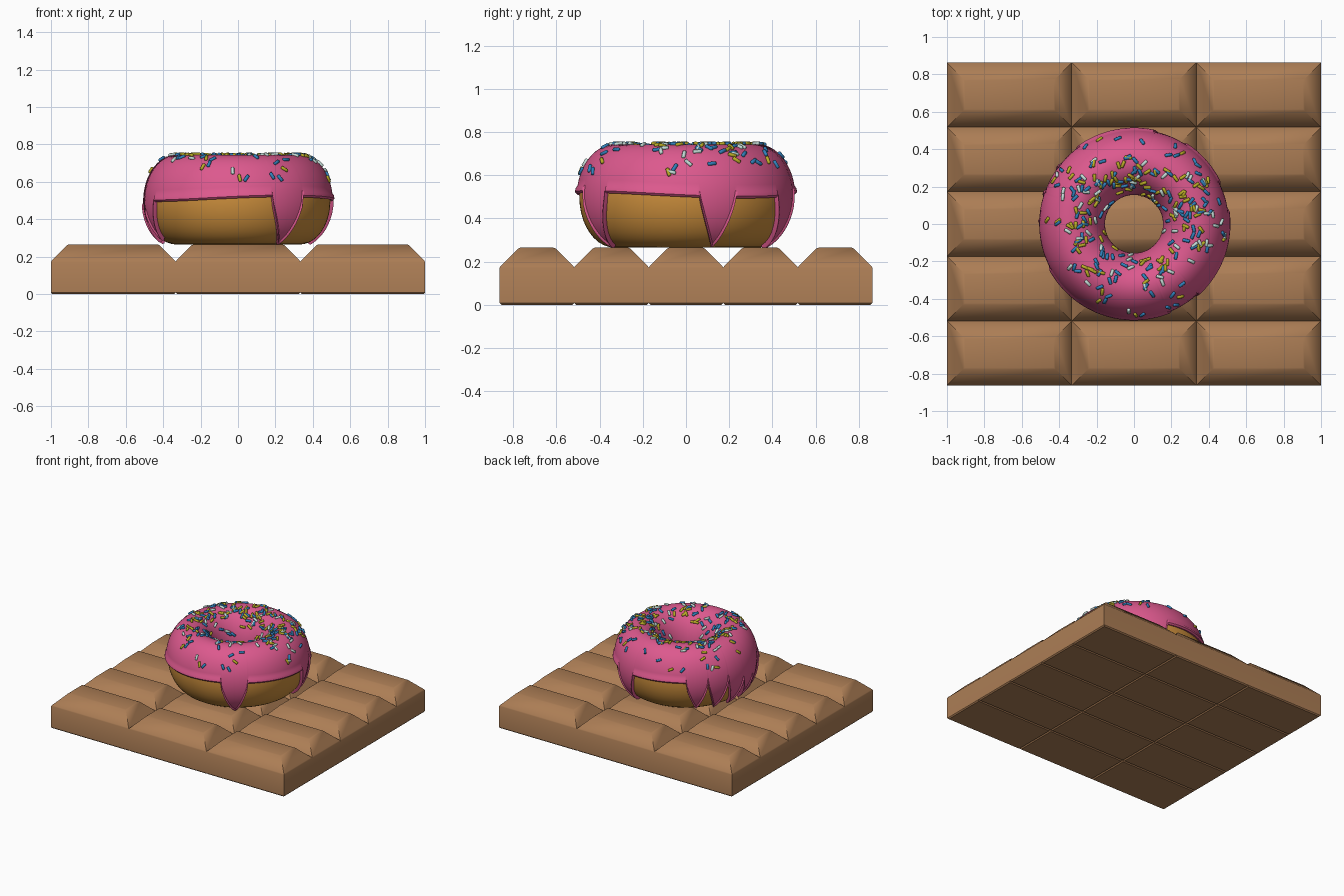
import bpy, bmesh, math, random
from mathutils import Vector, Matrix

if "Cube" in bpy.data.objects:
    bpy.data.objects.remove(bpy.data.objects["Cube"])

random.seed(7)


def material(name, rgb):
    m = bpy.data.materials.new(name)
    m.diffuse_color = (*rgb, 1)
    m.use_nodes = True
    m.node_tree.nodes["Principled BSDF"].inputs["Base Color"].default_value = m.diffuse_color
    return m


CHOCOLATE = material("milk_chocolate", (0.41, 0.205, 0.09))
DOUGH = material("golden_dough", (0.60, 0.27, 0.045))
PINK = material("pink_icing", (0.72, 0.10, 0.27))
SPRINKLES = {
    "blue": material("blue_sprinkle", (0.03, 0.22, 0.50)),
    "pale": material("pale_sprinkle", (0.55, 0.72, 0.68)),
    "yellow": material("yellow_sprinkle", (0.50, 0.42, 0.02)),
}


def finish(name, bm, mat, angle):
    bmesh.ops.recalc_face_normals(bm, faces=bm.faces)
    mesh = bpy.data.meshes.new(name)
    bm.to_mesh(mesh)
    bm.free()
    mesh.materials.append(mat)
    ob = bpy.data.objects.new(name, mesh)
    bpy.context.collection.objects.link(ob)
    bpy.context.view_layer.objects.active = ob
    ob.select_set(True)
    bpy.ops.object.shade_smooth_by_angle(angle=math.radians(angle))
    ob.select_set(False)
    return ob


def bridge(bm, rings):
    """Join closed rings of vertices with quads."""
    for a, b in zip(rings, rings[1:]):
        n = len(a)
        for i in range(n):
            j = (i + 1) % n
            bm.faces.new((a[i], a[j], b[j], b[i]))


# Chocolate bar: 3 x 5 blocks with chamfered tops
HX, HY = 1 / 3, 0.8635 / 5
BLOCK = [(0.008, 0), (0, 0.008), (0, 0.172), (0.004, 0.179), (0.086, 0.261), (0.096, 0.265)]
for ix in range(3):
    for iy in range(5):
        cx, cy = (ix - 1) * 2 * HX, (iy - 2) * 2 * HY
        bm = bmesh.new()
        rings = []
        for inset, z in BLOCK:
            x, y = HX - inset, HY - inset
            rings.append([bm.verts.new((cx + sx * x, cy + sy * y, z))
                          for sx, sy in ((-1, -1), (1, -1), (1, 1), (-1, 1))])
        bridge(bm, rings)
        bm.faces.new(rings[0])
        bm.faces.new(rings[-1])
        finish(f"chocolate_block_{ix}_{iy}", bm, CHOCOLATE, 40)

# Doughnut body: torus with a tall oval section
R, A, B, ZC = 0.331, 0.163, 0.233, 0.498


def ring_point(theta, phi, off=0.0):
    r = R + (A + off) * math.cos(phi)
    return Vector((r * math.cos(theta), r * math.sin(theta), ZC + (B + off) * math.sin(phi)))


bm = bmesh.new()
rings = [[bm.verts.new(ring_point(math.tau * i / 96, math.tau * k / 40)) for i in range(96)]
         for k in range(40)]
bridge(bm, rings + rings[:1])
finish("doughnut_body", bm, DOUGH, 60)

# Icing: shell over the top half with pointed drips (angle, half width, depth in degrees)
DRIPS = [(-58, 11, 70), (17, 10, 68), (67, 11, 72), (134, 9, 55),
         (152, 9, 62), (170, 9, 66), (186, 9, 62), (200, 9, 58)]


def outer_hem(deg):
    drop = -3 + 3 * math.sin(math.radians(deg * 2 + 30))
    for centre, width, depth in DRIPS:
        d = abs((deg - centre + 180) % 360 - 180) / width
        if d < 1:
            drop = max(drop, depth * (1 - d) ** 0.85)
    return math.radians(-drop)


def inner_hem(deg):
    return math.radians(196 + 8 * math.sin(math.radians(deg * 5)))


N, ROWS = 360, 34
bm = bmesh.new()
rings = [[] for _ in range(ROWS + 7)]
for i in range(N):
    deg = 360 * i / N
    t, p0, p1 = math.radians(deg), outer_hem(deg), inner_hem(deg)
    # rolled lip at both hems, plain layer between
    path = [(p0, -0.006), (p0 - 0.02, 0.012), (p0 + 0.02, 0.022), (p0 + 0.09, 0.020)]
    for k in range(ROWS):
        path.append((p0 + 0.14 + (p1 - p0 - 0.20) * k / (ROWS - 1), 0.013))
    path += [(p1 - 0.03, 0.014), (p1, 0.008), (p1, -0.006)]
    for ring, (phi, off) in zip(rings, path):
        ring.append(bm.verts.new(ring_point(t, phi, off)))
bridge(bm, rings)
finish("icing", bm, PINK, 50)

# Sprinkles: short rounded rods lying on the icing
ROD = [(-0.020, 0.006), (-0.017, 0.009), (0.017, 0.009), (0.020, 0.006)]
meshes = {key: bmesh.new() for key in SPRINKLES}
for n in range(270):
    bm = meshes[random.choice(("blue", "blue", "pale", "yellow", "yellow"))]
    theta = random.uniform(0, math.tau)
    phi = math.radians(min(158, max(28, random.gauss(95, 36))))
    pos = ring_point(theta, phi, 0.016)
    normal = Vector((math.cos(phi) / A * math.cos(theta),
                     math.cos(phi) / A * math.sin(theta), math.sin(phi) / B)).normalized()
    frame = normal.to_track_quat('Z', 'Y').to_matrix().to_4x4()
    place = Matrix.Translation(pos) @ frame @ Matrix.Rotation(random.uniform(0, math.pi), 4, 'Z')
    rod = [[bm.verts.new(place @ Vector((x, r * math.cos(math.tau * i / 8),
                                         r * math.sin(math.tau * i / 8)))) for i in range(8)]
           for x, r in ROD]
    bridge(bm, rod)
    bm.faces.new(rod[0])
    bm.faces.new(rod[-1])
for key, bm in meshes.items():
    finish(f"{key}_sprinkles", bm, SPRINKLES[key], 50)
